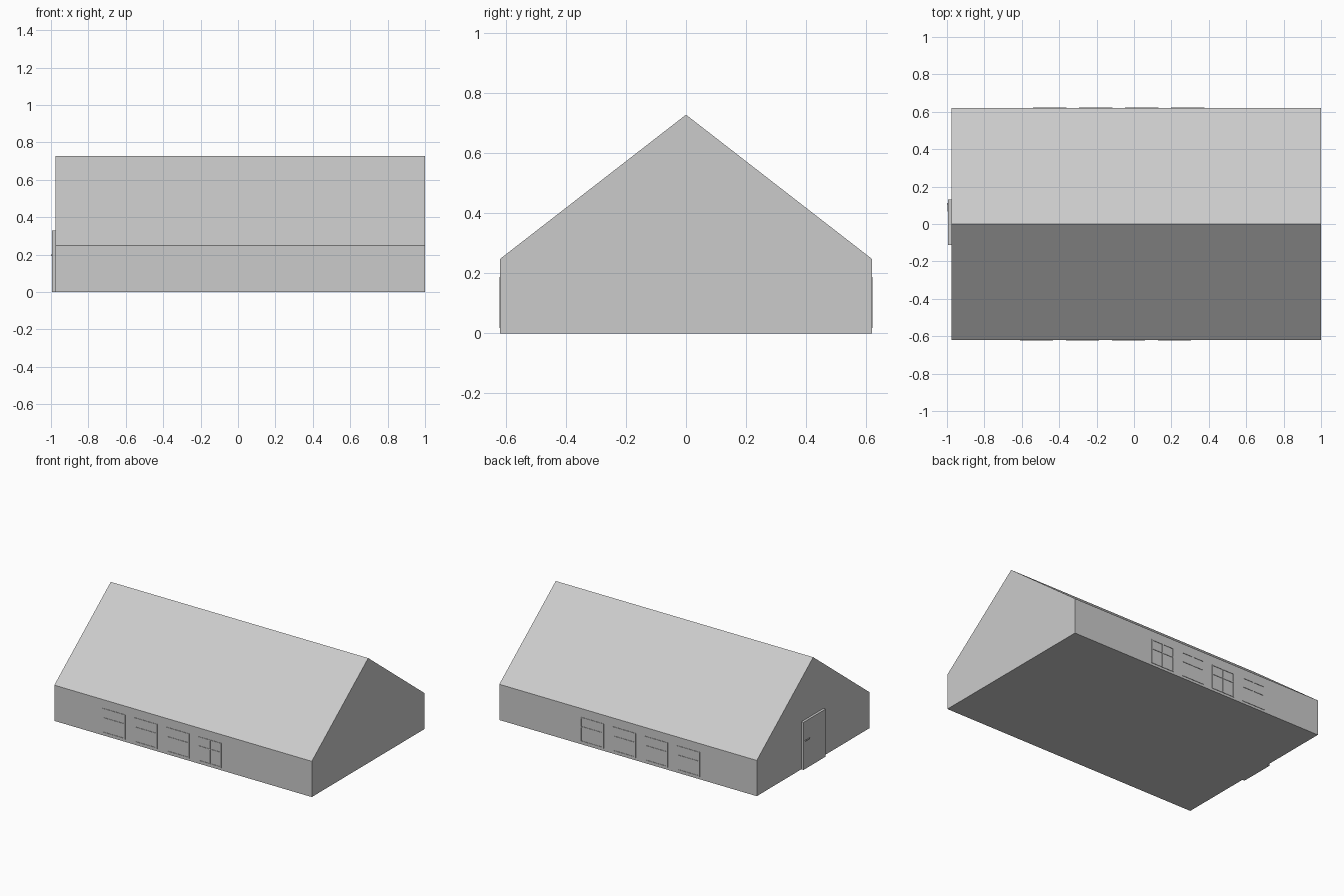
import bpy, bmesh
from mathutils import Matrix

if "Cube" in bpy.data.objects:
    bpy.data.objects.remove(bpy.data.objects["Cube"])


def add_box(bm, x0, x1, y0, y1, z0, z1):
    m = Matrix.Translation(((x0 + x1) / 2, (y0 + y1) / 2, (z0 + z1) / 2))
    m = m @ Matrix.Diagonal((x1 - x0, y1 - y0, z1 - z0, 1))
    bmesh.ops.create_cube(bm, size=1, matrix=m)


def finish(bm, name):
    bmesh.ops.recalc_face_normals(bm, faces=bm.faces)
    mesh = bpy.data.meshes.new(name)
    bm.to_mesh(mesh)
    bm.free()
    obj = bpy.data.objects.new(name, mesh)
    bpy.context.collection.objects.link(obj)
    return obj


WALL_Y = 0.619
END_X = -0.977

# House shell: gable profile swept along x
bm = bmesh.new()
profile = [(-WALL_Y, 0), (WALL_Y, 0), (WALL_Y, 0.248), (0, 0.728), (-WALL_Y, 0.248)]
gable = bm.faces.new([bm.verts.new((END_X, y, z)) for y, z in profile])
swept = bmesh.ops.extrude_face_region(bm, geom=[gable], use_keep_orig=True)
verts = [v for v in swept["geom"] if isinstance(v, bmesh.types.BMVert)]
bmesh.ops.translate(bm, verts=verts, vec=(1 - END_X, 0, 0))
finish(bm, "house_shell")


# Window: outer frame with a cross of glazing bars
def window(name, x0, side):
    w, b, z0, z1, zm = 0.178, 0.007, 0.017, 0.188, 0.118
    ya, yb = sorted((side * (WALL_Y - 0.003), side * (WALL_Y + 0.003)))
    bm = bmesh.new()
    for x in (x0, x0 + (w - b) / 2, x0 + w - b):
        add_box(bm, x, x + b, ya, yb, z0, z1)
    for z in (z0, zm, z1 - b):
        add_box(bm, x0, x0 + w, ya, yb, z, z + b)
    finish(bm, name)


for i in range(4):
    window(f"front_window_{i + 1}", -0.61 + 0.246 * i, -1)
    window(f"back_window_{i + 1}", -0.54 + 0.246 * i, 1)

# Door slab on the left gable
bm = bmesh.new()
add_box(bm, -0.994, END_X + 0.003, -0.112, 0.13, 0.0, 0.33)
finish(bm, "door")

# Door handle: short stem with a lever
bm = bmesh.new()
add_box(bm, -1.0, -0.992, 0.105, 0.113, 0.193, 0.201)
add_box(bm, -1.0, -0.997, 0.068, 0.113, 0.193, 0.201)
finish(bm, "door_handle")
